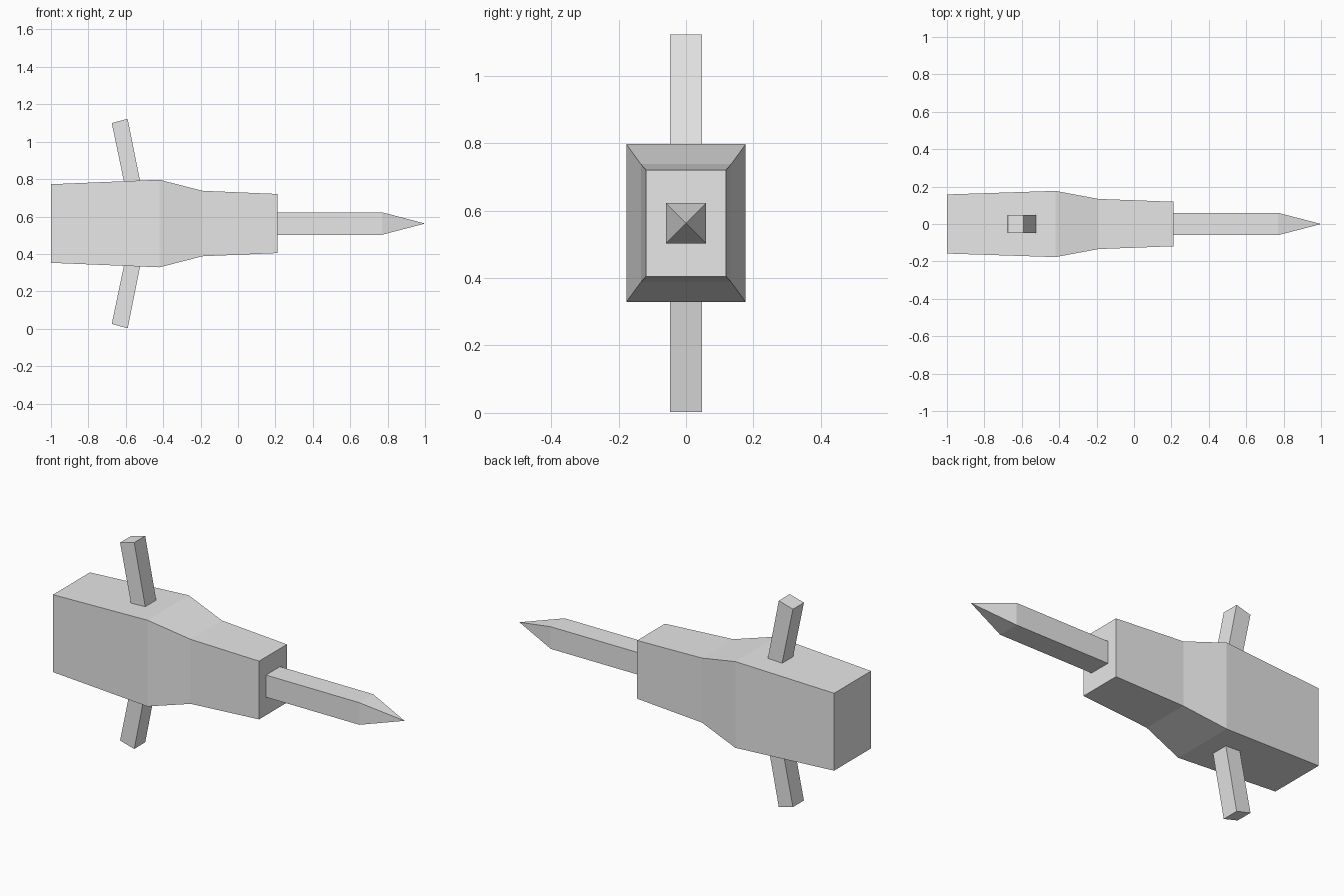
import bpy
import bmesh

cube = bpy.data.objects.get("Cube")
if cube:
    bpy.data.objects.remove(cube, do_unlink=True)

MID_Z = 0.5625

grey = bpy.data.materials.new("light grey")
grey.use_nodes = True
colour = (0.8, 0.8, 0.8, 1)
grey.diffuse_color = colour
grey.node_tree.nodes["Principled BSDF"].inputs["Base Color"].default_value = colour


def finish(name, bm):
    bmesh.ops.recalc_face_normals(bm, faces=bm.faces)
    mesh = bpy.data.meshes.new(name)
    bm.to_mesh(mesh)
    bm.free()
    mesh.materials.append(grey)
    obj = bpy.data.objects.new(name, mesh)
    bpy.context.collection.objects.link(obj)
    return obj


def loft(name, sections, tip=None):
    """Join rectangles (x, half width, half height) along x, with an optional point."""
    bm = bmesh.new()
    rings = [[bm.verts.new((x, sy * w, MID_Z + sz * h))
              for sy, sz in ((-1, -1), (1, -1), (1, 1), (-1, 1))]
             for x, w, h in sections]
    for a, b in zip(rings, rings[1:]):
        for i in range(4):
            j = (i + 1) % 4
            bm.faces.new((a[i], a[j], b[j], b[i]))
    bm.faces.new(rings[0])
    if tip is None:
        bm.faces.new(rings[-1])
    else:
        point = bm.verts.new((tip, 0, MID_Z))
        for i in range(4):
            bm.faces.new((rings[-1][i], rings[-1][(i + 1) % 4], point))
    return finish(name, bm)


def handle(name, side):
    """Slanted square bar, starting inside the body."""
    outline = [(-0.565, 0.01), (-0.48, 0.01), (-0.59, 0.56), (-0.675, 0.537)]
    bm = bmesh.new()
    face = bm.faces.new([bm.verts.new((x, -0.047, MID_Z + side * z)) for x, z in outline])
    out = bmesh.ops.extrude_face_region(bm, geom=[face])
    verts = [v for v in out["geom"] if isinstance(v, bmesh.types.BMVert)]
    bmesh.ops.translate(bm, verts=verts, vec=(0, 0.094, 0))
    return finish(name, bm)


# Tapered body
loft("body", [(-1, 0.158, 0.21), (-0.42, 0.177, 0.234),
              (-0.19, 0.134, 0.175), (0.21, 0.119, 0.158)])

# Pointed chisel
loft("chisel", [(0.15, 0.06, 0.06), (0.77, 0.06, 0.06)], tip=1.0)

# Handles above and below
handle("upper_handle", 1)
handle("lower_handle", -1)
